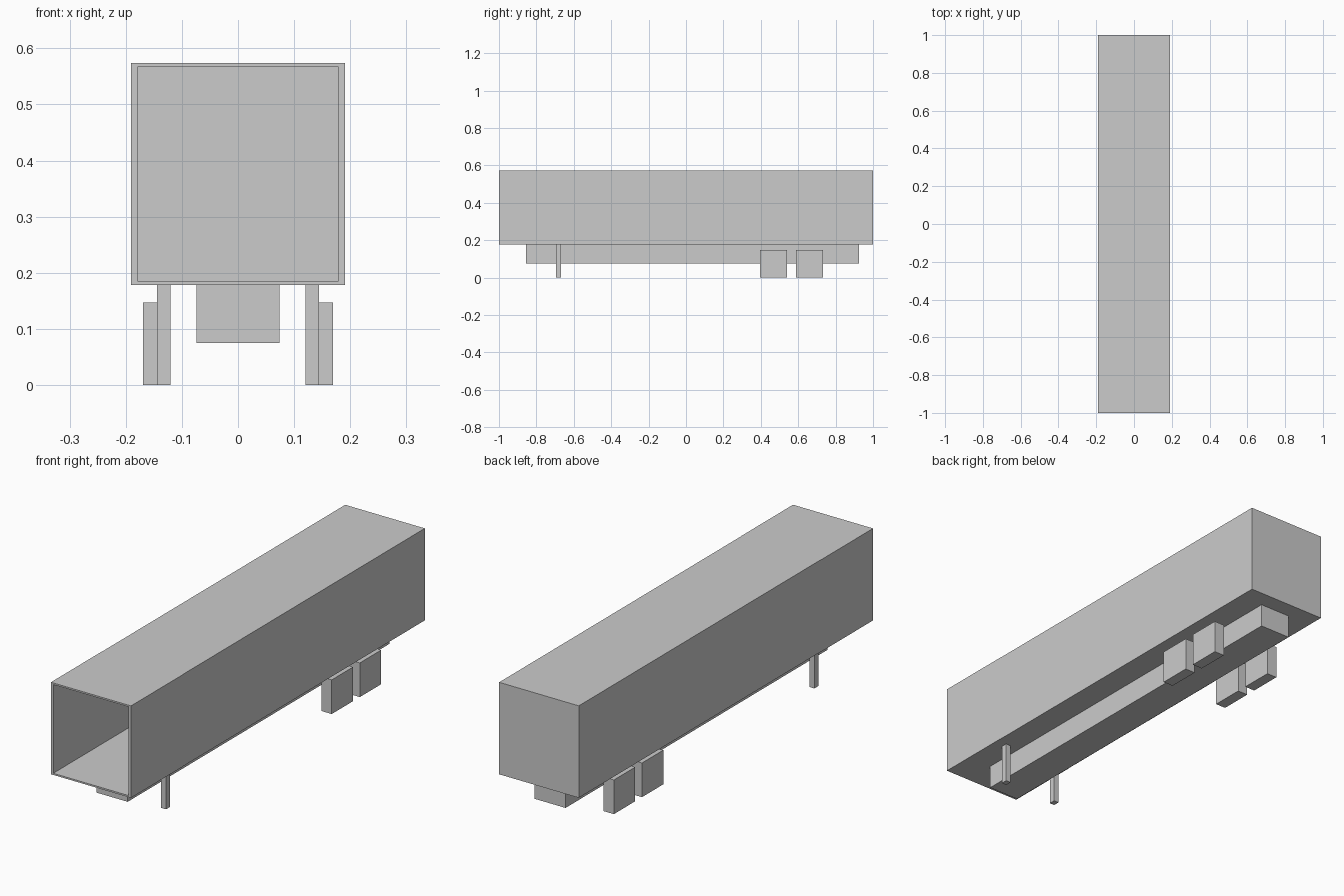
import bpy, bmesh

if "Cube" in bpy.data.objects:
    bpy.data.objects.remove(bpy.data.objects["Cube"])


def finish(name, bm):
    bmesh.ops.recalc_face_normals(bm, faces=bm.faces)
    mesh = bpy.data.meshes.new(name)
    bm.to_mesh(mesh)
    bm.free()
    obj = bpy.data.objects.new(name, mesh)
    bpy.context.collection.objects.link(obj)
    return obj


def box(name, x, y, z, mirror=False):
    """Box from (min, max) ranges, optionally mirrored across x = 0."""
    bm = bmesh.new()
    bmesh.ops.create_cube(bm, size=1)
    for v in bm.verts:
        v.co = [r[0] + (c + 0.5) * (r[1] - r[0]) for c, r in zip(v.co, (x, y, z))]
    obj = finish(name, bm)
    if mirror:
        mod = obj.modifiers.new("Mirror", 'MIRROR')
        mod.use_mirror_merge = False
    return obj


def rect_loft(name, rings):
    """Skin a series of rectangles (y, half width, bottom, top), capped at both ends."""
    bm = bmesh.new()
    loops = [[bm.verts.new(p) for p in ((-w, y, b), (w, y, b), (w, y, t), (-w, y, t))]
             for y, w, b, t in rings]
    for a, c in zip(loops, loops[1:]):
        for i in range(4):
            j = (i + 1) % 4
            bm.faces.new((a[i], a[j], c[j], c[i]))
    bm.faces.new(loops[0])
    bm.faces.new(loops[-1])
    return finish(name, bm)


# Hollow cargo box: open front, closed back, slightly wider front section
rect_loft("cargo_box", [
    (1.0, 0.1895, 0.178, 0.574),
    (-0.65, 0.1895, 0.178, 0.574),
    (-0.65, 0.1905, 0.178, 0.574),
    (-1.0, 0.1905, 0.178, 0.574),
    (-1.0, 0.1795, 0.185, 0.567),
    (0.99, 0.1795, 0.185, 0.567),
])

# Chassis beam under the floor
box("chassis_beam", (-0.074, 0.074), (-0.856, 0.925), (0.075, 0.178))

# Landing legs
box("landing_legs", (0.12, 0.144), (-0.695, -0.667), (0, 0.178), mirror=True)

# Blocky wheels, two axles
for label, y0 in (("front", 0.396), ("rear", 0.587)):
    box(label + "_axle_wheels", (0.12, 0.169), (y0, y0 + 0.145), (0, 0.147), mirror=True)
